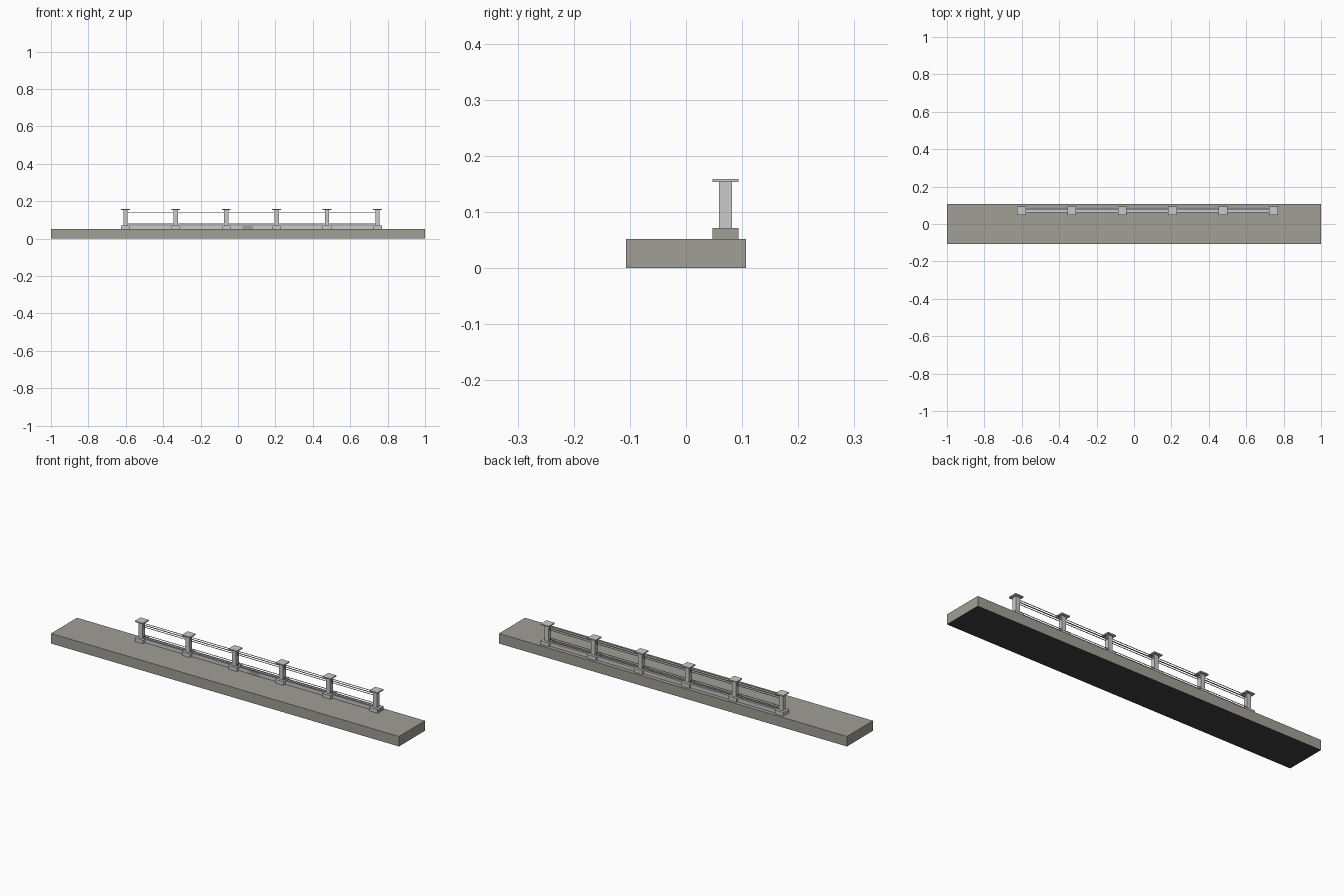
import bpy

if "Cube" in bpy.data.objects:
    bpy.data.objects.remove(bpy.data.objects["Cube"])


def material(name, rgb):
    m = bpy.data.materials.new(name)
    m.diffuse_color = (*rgb, 1.0)
    m.use_nodes = True
    m.node_tree.nodes["Principled BSDF"].inputs["Base Color"].default_value = m.diffuse_color
    return m


stone = material("warm_grey_stone", (0.35, 0.343, 0.305))
pale = material("pale_grey_concrete", (0.59, 0.59, 0.59))
dark = material("dark_underside", (0.05, 0.05, 0.05))


def box(name, x0, x1, y0, y1, z0, z1, mat):
    bpy.ops.mesh.primitive_cube_add(
        size=1, location=((x0 + x1) / 2, (y0 + y1) / 2, (z0 + z1) / 2))
    o = bpy.context.object
    o.name = name
    o.scale = (x1 - x0, y1 - y0, z1 - z0)
    bpy.ops.object.transform_apply(location=False, rotation=False, scale=True)
    o.data.materials.append(mat)
    return o


# ground slab with a dark underside
slab = box("slab", -1, 1, -0.107, 0.107, 0, 0.052, stone)
slab.data.materials.append(dark)
for face in slab.data.polygons:
    if face.normal.z < -0.5:
        face.material_index = 1

# posts: wide foot, slim shaft, flat cap
FIRST, STEP, COUNT, Y = -0.602, 0.2695, 6, 0.0705
for i in range(COUNT):
    x = FIRST + i * STEP
    for part, half, z0, z1 in (("foot", 0.0235, 0.05, 0.071),
                               ("shaft", 0.0115, 0.071, 0.154),
                               ("cap", 0.0235, 0.153, 0.159)):
        box(f"post_{part}_{i}", x - half, x + half, Y - half, Y + half,
            z0, z1, pale)

# kerb between the end posts
LAST = FIRST + STEP * (COUNT - 1)
box("kerb", FIRST, LAST, 0.062, 0.086, 0.05, 0.0705, pale)

# thin rail wires, in a front and a back row
for level, z in enumerate((0.074, 0.083, 0.132, 0.142)):
    for row, y in (("front", Y - 0.008), ("back", Y + 0.008)):
        box(f"rail_{row}_{level}", FIRST, LAST, y - 0.0012, y + 0.0012,
            z - 0.0012, z + 0.0012, pale)

# stone facings: on the kerb front and on the last foot's end
box("kerb_facing", 0.023, 0.08, 0.0605, 0.063, 0.05, 0.0705, stone)
box("end_facing", LAST + 0.0235, LAST + 0.0245, Y - 0.0235, Y + 0.0235,
    0.05, 0.0705, stone)
